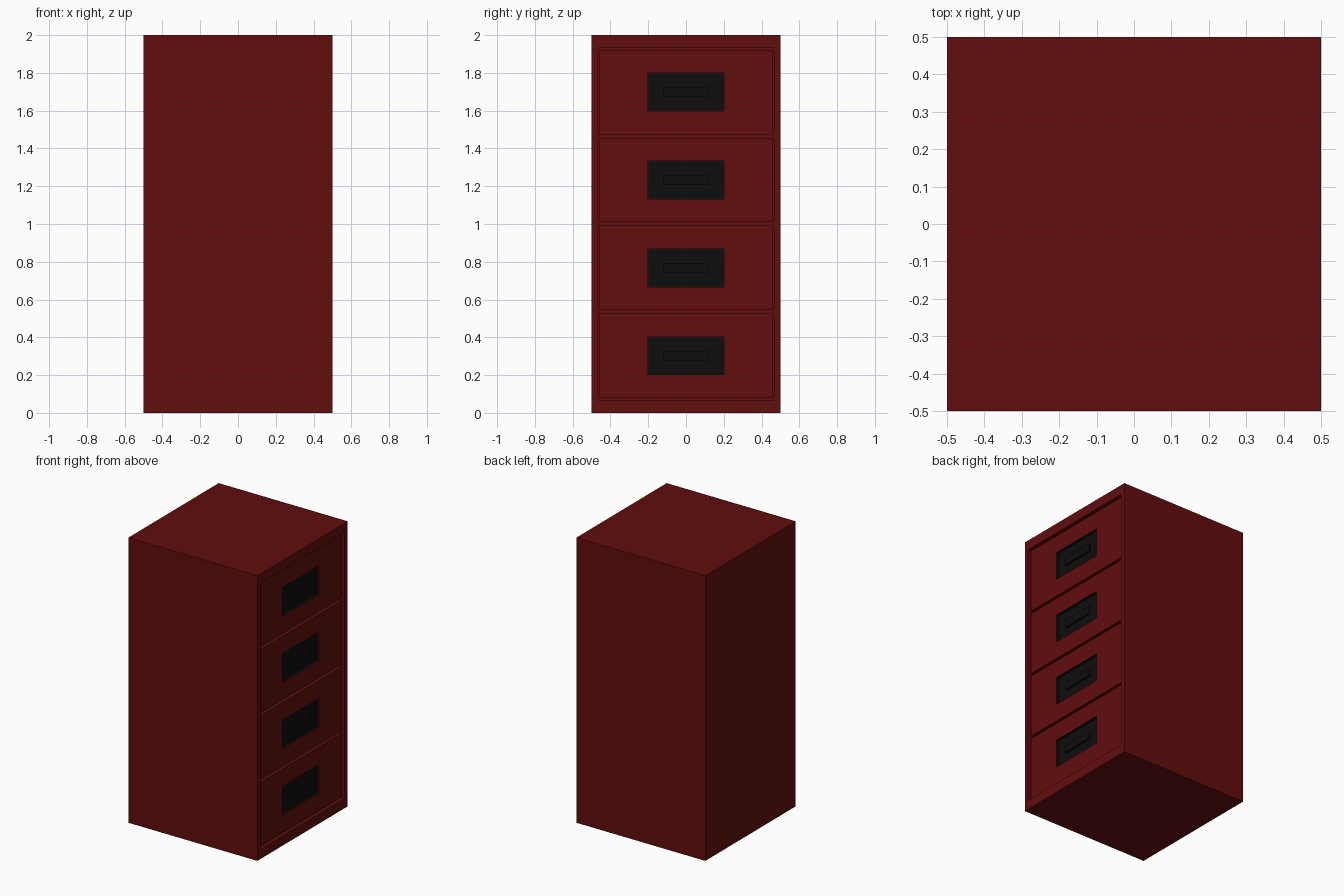
import bpy, bmesh
from mathutils import Vector

if "Cube" in bpy.data.objects:
    bpy.data.objects.remove(bpy.data.objects["Cube"])


def material(name, rgb):
    m = bpy.data.materials.new(name)
    m.diffuse_color = (*rgb, 1)
    m.use_nodes = True
    m.node_tree.nodes["Principled BSDF"].inputs["Base Color"].default_value = m.diffuse_color
    return m


RED = material("dark_red_paint", (0.122, 0.004, 0.0043))
BLACK = material("black_plastic", (0.004, 0.004, 0.004))


def step(bm, face, cy, cz, w, h, dx, mat):
    """Cut a w x h rectangle in a +x face and push it dx along x."""
    bmesh.ops.inset_individual(bm, faces=[face], thickness=0.005)
    c = face.calc_center_median()
    for v in face.verts:
        v.co.y = cy + (w / 2 if v.co.y > c.y else -w / 2)
        v.co.z = cz + (h / 2 if v.co.z > c.z else -h / 2)
    new = bmesh.ops.extrude_discrete_faces(bm, faces=[face])["faces"][0]
    bmesh.ops.translate(bm, verts=new.verts, vec=(dx, 0, 0))
    new.material_index = mat
    for e in new.edges:
        for f in e.link_faces:
            f.material_index = mat
    return new


def stepped_box(name, x0, x1, cz, w, h, steps):
    """Box whose +x face carries nested recesses or bosses."""
    bm = bmesh.new()
    bmesh.ops.create_cube(bm, size=1)
    for v in bm.verts:
        v.co = Vector((x0 + (v.co.x + 0.5) * (x1 - x0), v.co.y * w, cz + v.co.z * h))
    bm.normal_update()
    face = max(bm.faces, key=lambda f: f.normal.x)
    for sw, sh, dx, mat in steps:
        face = step(bm, face, 0, cz, sw, sh, dx, mat)
    bmesh.ops.recalc_face_normals(bm, faces=bm.faces)
    me = bpy.data.meshes.new(name)
    bm.to_mesh(me)
    bm.free()
    me.materials.append(RED)
    me.materials.append(BLACK)
    ob = bpy.data.objects.new(name, me)
    bpy.context.collection.objects.link(ob)


# Cabinet shell with a shallow opening on its right side
stepped_box("cabinet_body", -0.5, 0.5, 1.0, 1.0, 2.0, [(0.934, 1.864, -0.04, 0)])

# Four drawers, each with a black pocket and a pull bar inside it
for i in range(4):
    stepped_box(f"drawer_{i + 1}", 0.455, 0.485, 0.302 + i * 0.4655, 0.914, 0.447,
                [(0.4, 0.2, -0.02, 1), (0.24, 0.05, 0.015, 1)])
